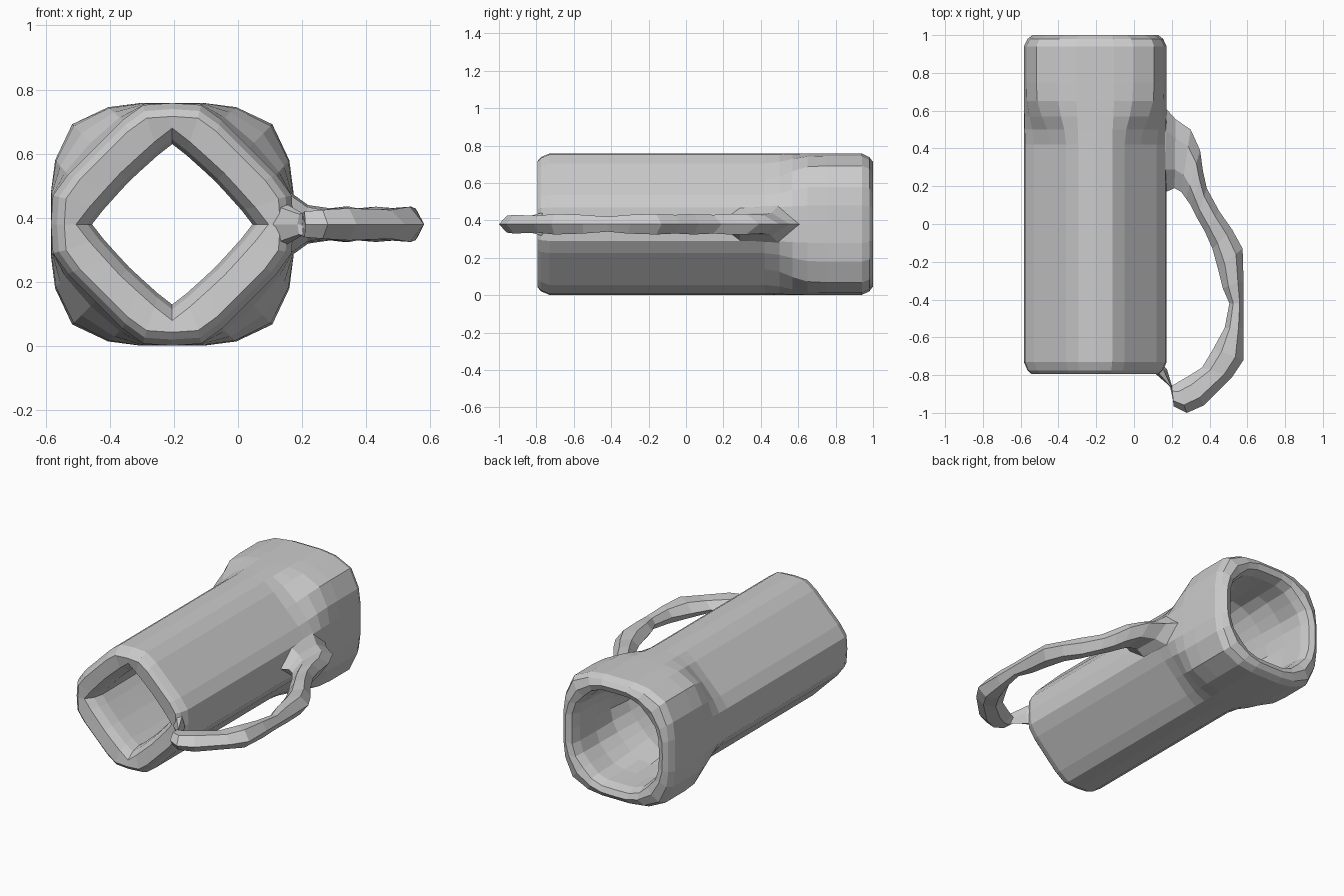
import bpy, bmesh

if "Cube" in bpy.data.objects:
    bpy.data.objects.remove(bpy.data.objects["Cube"])

CX, CZ = -0.205, 0.38

# Eighth-profiles (axis to diagonal) for the cross-sections
BODY = [(.378, 0), (.372, .09), (.325, .155), (.24, .24)]
HEAD = [(.378, 0), (.378, .1), (.365, .2), (.312, .312)]
BORE = [(.25, 0), (.215, .045), (.17, .095), (.134, .134)]
MOUTH = [(.29, 0), (.288, .09), (.265, .16), (.215, .215)]


def mix(a, b, t):
    return [(p[0] + (q[0] - p[0]) * t, p[1] + (q[1] - p[1]) * t) for p, q in zip(a, b)]


def full_loop(octant, scale):
    """Mirror an eighth into a closed 24-point loop."""
    quad = octant + [(v, u) for u, v in reversed(octant[1:-1])]
    pts = []
    for _ in range(4):
        pts += quad
        quad = [(-v, u) for u, v in quad]
    return [(u * scale, v * scale) for u, v in pts]


def skin(name, rings, closed=False):
    """Bridge rings of points; wrap around or cap the ends."""
    bm = bmesh.new()
    loops = [[bm.verts.new(p) for p in ring] for ring in rings]
    n = len(loops[0])
    pairs = list(zip(loops, loops[1:]))
    if closed:
        pairs.append((loops[-1], loops[0]))
    else:
        bm.faces.new(loops[0])
        bm.faces.new(loops[-1])
    for a, b in pairs:
        for i in range(n):
            j = (i + 1) % n
            bm.faces.new((a[i], a[j], b[j], b[i]))
    bmesh.ops.recalc_face_normals(bm, faces=bm.faces)
    me = bpy.data.meshes.new(name)
    bm.to_mesh(me)
    bm.free()
    ob = bpy.data.objects.new(name, me)
    bpy.context.collection.objects.link(ob)
    return ob


# Hollow barrel with flared rear: outside front to back, then inside back to front
sections = [
    (-.795, BODY, .89), (-.775, BODY, .95), (-.73, BODY, 1),
    (.42, BODY, 1), (.50, mix(BODY, HEAD, .2), 1), (.57, mix(BODY, HEAD, .6), 1),
    (.65, mix(BODY, HEAD, .93), 1), (.75, HEAD, 1), (.94, HEAD, 1),
    (.98, HEAD, .95), (1.0, mix(BODY, HEAD, .7), .88),
    (.985, MOUTH, 1.03), (.93, MOUTH, .97), (.78, MOUTH, .95),
    (.64, mix(BORE, MOUTH, .6), 1), (.5, mix(BORE, MOUTH, .2), 1),
    (.3, BORE, 1.03), (-.68, BORE, 1.0), (-.74, BORE, 1.06), (-.785, BORE, 1.2),
]
skin("barrel", [[(CX + u, y, CZ + v) for u, v in full_loop(o, s)]
                for y, o, s in sections], closed=True)

# Side handle: outer edge x, y, inner edge x, y, half height
handle = [
    (.13, .64, .13, .15, .115), (.17, .61, .17, .17, .095), (.22, .555, .215, .19, .06),
    (.30, .50, .25, .17, .05), (.35, .39, .275, .135, .055), (.365, .28, .30, .10, .055),
    (.385, .19, .335, .03, .05), (.45, .07, .375, -.04, .055), (.52, -.03, .415, -.13, .05),
    (.575, -.13, .445, -.24, .055), (.58, -.30, .47, -.34, .05), (.58, -.42, .505, -.42, .04),
    (.58, -.55, .48, -.55, .05), (.58, -.72, .42, -.66, .055), (.52, -.81, .36, -.76, .045),
    (.37, -.96, .28, -.81, .05), (.28, -1.0, .22, -.845, .045), (.21, -.965, .20, -.855, .04),
    (.205, -.87, .185, -.855, .035), (.175, -.77, .11, -.79, .06), (.13, -.72, .10, -.75, .07),
]
HEX = [(0, 0), (.27, 1), (.73, .9), (1, 0), (.73, -.9), (.27, -1)]
skin("handle", [[(ox + (ix - ox) * t, oy + (iy - oy) * t, CZ + h * k) for t, k in HEX]
                for ox, oy, ix, iy, h in handle])
